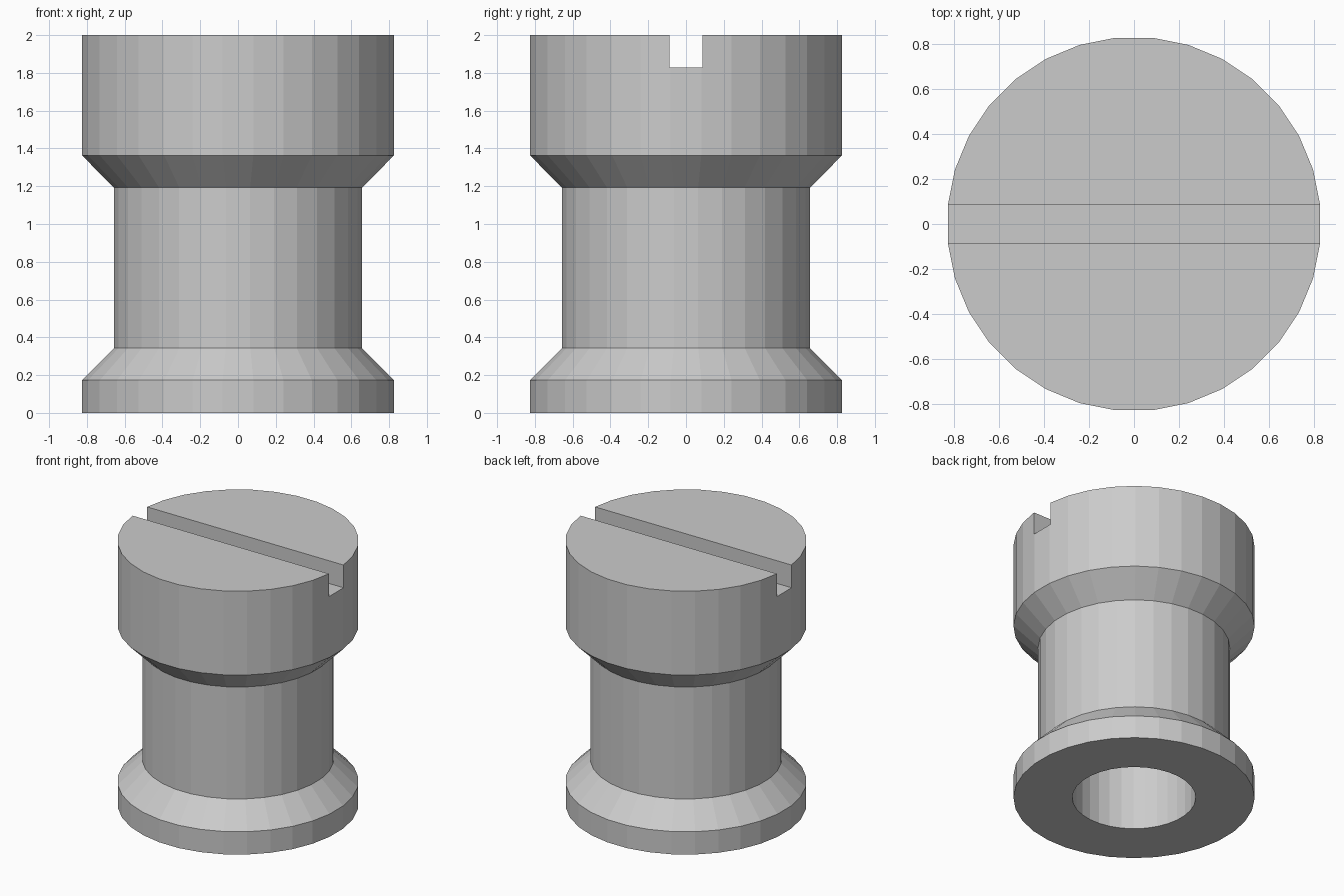
import bpy
import bmesh
import math

cube = bpy.data.objects.get("Cube")
if cube:
    bpy.data.objects.remove(cube, do_unlink=True)

SIDES = 32

# One plain grey for the whole part
grey = bpy.data.materials.new("plain_grey")
grey.use_nodes = True
colour = (0.6, 0.6, 0.6, 1)
grey.diffuse_color = colour
grey.node_tree.nodes["Principled BSDF"].inputs["Base Color"].default_value = colour


def lathe(name, profile):
    """Turn a (radius, height) profile around z; zero radii become poles."""
    bm = bmesh.new()
    rings = []
    for r, z in profile:
        if r == 0:
            rings.append([bm.verts.new((0, 0, z))] * SIDES)
            continue
        angles = [2 * math.pi * (i + 0.5) / SIDES for i in range(SIDES)]
        rings.append([bm.verts.new((r * math.cos(a), r * math.sin(a), z)) for a in angles])
    for low, high in zip(rings, rings[1:]):
        for i in range(SIDES):
            j = (i + 1) % SIDES
            corners = dict.fromkeys((low[i], low[j], high[j], high[i]))
            bm.faces.new(list(corners))
    bmesh.ops.recalc_face_normals(bm, faces=bm.faces)
    mesh = bpy.data.meshes.new(name)
    bm.to_mesh(mesh)
    bm.free()
    mesh.materials.append(grey)
    obj = bpy.data.objects.new(name, mesh)
    bpy.context.collection.objects.link(obj)
    return obj


# Turned body: blind bore, foot flange, waist, head
body = lathe("slotted_spool_body", [
    (0, 1.2), (0.425, 1.2), (0.425, 0),
    (0.83, 0), (0.83, 0.173), (0.66, 0.343),
    (0.66, 1.193), (0.83, 1.363), (0.83, 2), (0, 2),
])

# Screwdriver slot across the head
bpy.ops.mesh.primitive_cube_add(size=1, location=(0, 0, 2))
cutter = bpy.context.object
cutter.name = "slot_cutter"
cutter.scale = (3, 0.174, 0.345)
cutter.data.materials.append(grey)
cutter.hide_render = True
cutter.hide_set(True)
cutter.display_type = "WIRE"

slot = body.modifiers.new("slot", "BOOLEAN")
slot.operation = "DIFFERENCE"
slot.solver = "EXACT"
slot.object = cutter
